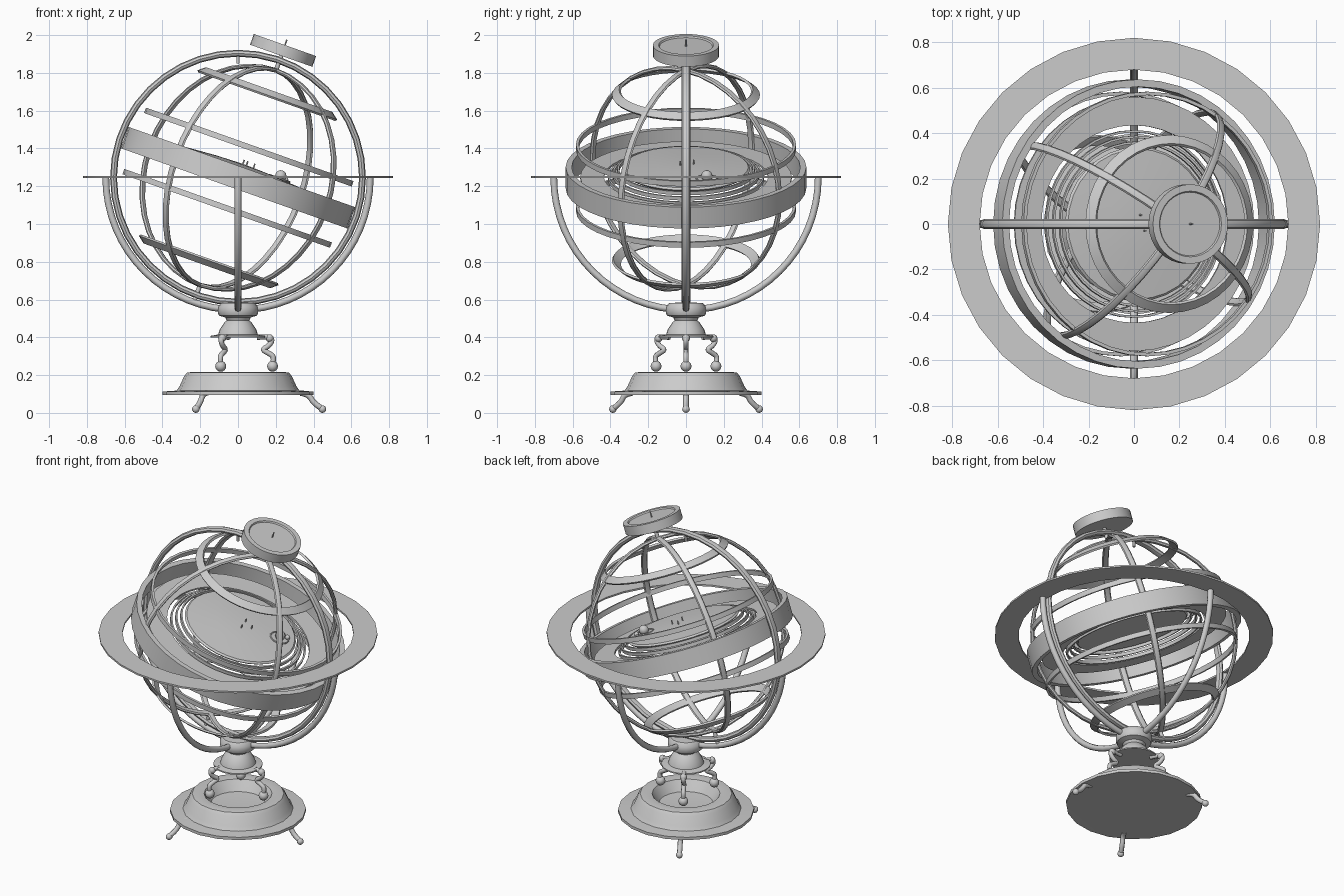
import bpy, bmesh, math
from math import sin, cos, pi, radians
from mathutils import Matrix, Vector

if "Cube" in bpy.data.objects:
    bpy.data.objects.remove(bpy.data.objects["Cube"])

CENTRE = Matrix.Translation((0, 0, 1.245))
TILT = CENTRE @ Matrix.Rotation(radians(19.5), 4, 'Y')   # polar axis leans to +x


def finish(name, bm, mat=Matrix()):
    bmesh.ops.recalc_face_normals(bm, faces=bm.faces)
    me = bpy.data.meshes.new(name)
    bm.to_mesh(me)
    bm.free()
    me.transform(mat)
    ob = bpy.data.objects.new(name, me)
    bpy.context.collection.objects.link(ob)
    bpy.ops.object.select_all(action='DESELECT')
    bpy.context.view_layer.objects.active = ob
    ob.select_set(True)
    bpy.ops.object.shade_smooth_by_angle(angle=radians(40))
    return ob


def revolve(name, profile, n=32, mat=Matrix(), closed=False):
    """Turn (radius, height) points round z; closed joins last point to first."""
    bm = bmesh.new()
    rows = []
    for r, z in profile:
        if r == 0:
            rows.append([bm.verts.new((0, 0, z))] * n)
        else:
            rows.append([bm.verts.new((r * cos(2 * pi * i / n), r * sin(2 * pi * i / n), z))
                         for i in range(n)])
    pairs = list(zip(rows, rows[1:]))
    if closed:
        pairs.append((rows[-1], rows[0]))
    for a, b in pairs:
        for i in range(n):
            j = (i + 1) % n
            face = list(dict.fromkeys((a[i], a[j], b[j], b[i])))
            bm.faces.new(face)
    return finish(name, bm, mat)


def band(name, r0, r1, z0, z1, n=40, mat=Matrix()):
    return revolve(name, [(r0, z0), (r1, z0), (r1, z1), (r0, z1)], n, mat, True)


def round_ring(name, r, a, b, n=40, mat=Matrix()):
    sec = [(r + a * cos(k * pi / 4), b * sin(k * pi / 4)) for k in range(8)]
    return revolve(name, sec, n, mat, True)


def tube(name, pts, radius, mat=Matrix(), spline='POLY'):
    cu = bpy.data.curves.new(name, 'CURVE')
    cu.dimensions = '3D'
    cu.bevel_depth, cu.bevel_resolution, cu.use_fill_caps = radius, 2, True
    cu.resolution_u = 4
    s = cu.splines.new(spline)
    s.points.add(len(pts) - 1)
    for p, q in zip(s.points, pts):
        p.co = (*q, 1)
    if spline == 'NURBS':
        s.order_u, s.use_endpoint_u = 3, True
    ob = bpy.data.objects.new(name, cu)
    ob.matrix_world = mat
    bpy.context.collection.objects.link(ob)


def ball(name, p, r, mat=Matrix()):
    bm = bmesh.new()
    bmesh.ops.create_uvsphere(bm, u_segments=12, v_segments=8, radius=r)
    finish(name, bm, mat @ Matrix.Translation(p))


# Base dish with hollow top
revolve('base_dish', [(0, 0.105), (0.385, 0.095), (0.40, 0.095), (0.40, 0.113), (0.325, 0.118),
                      (0.31, 0.14), (0.285, 0.195), (0.27, 0.213), (0.24, 0.217), (0.20, 0.213),
                      (0.185, 0.19), (0.16, 0.15), (0, 0.14)], 20)

# Bell pedestal and collar
revolve('pedestal', [(0, 0.40), (0.145, 0.40), (0.145, 0.408), (0.105, 0.415), (0.098, 0.44),
                     (0.075, 0.475), (0.06, 0.49), (0.068, 0.505), (0.10, 0.515),
                     (0.107, 0.53), (0.107, 0.56), (0.09, 0.582), (0, 0.585)], 20)

# Three scroll legs and three feet
for k in range(3):
    m = Matrix.Rotation(k * 2 * pi / 3, 4, 'Z')
    tube(f'scroll_leg_{k}', [(0.10, 0, 0.40), (0.15, 0, 0.405), (0.185, 0, 0.39), (0.165, 0, 0.355),
                             (0.125, 0, 0.335), (0.165, 0, 0.315), (0.195, 0, 0.295), (0.18, 0, 0.25)],
         0.014, m, 'NURBS')
    ball(f'scroll_top_{k}', (0.168, 0, 0.395), 0.021, m)
    ball(f'scroll_ball_{k}', (0.183, 0, 0.247), 0.029, m)
    tube(f'foot_{k}', [(0.33, 0, 0.105), (0.375, 0, 0.10), (0.40, 0, 0.05), (0.447, 0, 0.022)],
         0.015, m, 'NURBS')
    ball(f'foot_ball_{k}', (0.447, 0, 0.02), 0.02, m)

# Four quarter arms carrying the horizon ring
for k in range(4):
    m = CENTRE @ Matrix.Rotation(k * pi / 2, 4, 'Z')
    arc = [(0.70 * cos(i * pi / 32), 0, -0.70 * sin(i * pi / 32)) for i in range(17)]
    tube(f'cradle_arm_{k}', arc, 0.018, m)

# Horizon and meridian rings
band('horizon_ring', 0.68, 0.82, -0.001, 0.01, 32, CENTRE)
round_ring('meridian_ring', 0.659, 0.018, 0.023, 40, CENTRE @ Matrix.Rotation(pi / 2, 4, 'X'))
tube('zenith_peg', [(0, 0, 1.85), (0, 0, 1.90)], 0.008)

# Equator band with flat inner ring
band('equator_band', 0.605, 0.637, -0.06, 0.06, 40, TILT)
band('inner_flat_ring', 0.435, 0.56, -0.006, 0.006, 40, TILT)

# Tropic and polar hoops
for s, side in ((1, 'north'), (-1, 'south')):
    band(f'{side}_tropic', 0.568, 0.583, s * 0.172 - 0.015, s * 0.172 + 0.015, 40, TILT)
    revolve(f'{side}_polar_hoop', [(0.345, s * 0.485), (0.385, s * 0.455), (0.392, s * 0.465),
                                   (0.355, s * 0.495)], 40, TILT, True)

# Two crossed great circles through the poles
for k in range(2):
    m = TILT @ Matrix.Rotation(radians(55 + 90 * k), 4, 'Z') @ Matrix.Rotation(pi / 2, 4, 'X')
    round_ring(f'great_circle_{k}', 0.603, 0.012, 0.02, 40, m)

# Pole pins
for s in (1, -1):
    tube('pole_pin', [(0, 0, s * 0.6), (0, 0, s * 0.69)], 0.012, TILT)

# Dial at the north pole with pointer
revolve('pole_dial', [(0, 0.685), (0.175, 0.685), (0.175, 0.745), (0.145, 0.745),
                      (0.14, 0.737), (0, 0.737)], 32, TILT)
tube('dial_pointer', [(0, 0, 0.73), (0, 0, 0.775)], 0.004, TILT)

# Central plate, orbit hoops, spikes and small spheres
revolve('central_plate', [(0, 0.035), (0.33, 0.04), (0.34, 0.05), (0.33, 0.06), (0.15, 0.073), (0, 0.078)],
        32, TILT)
for i, (r, z) in enumerate(((0.36, 0.04), (0.385, 0.02), (0.41, 0.0))):
    band(f'orbit_hoop_{i}', r - 0.006, r + 0.004, z - 0.01, z + 0.01, 40, TILT)
for i, (x, y) in enumerate(((0, 0.04), (0.02, -0.03), (0.06, 0.02))):
    tube(f'spike_{i}', [(x, y, 0.07), (x, y, 0.10)], 0.004, TILT)
ball('small_sphere', (0.21, 0.11, 0.085), 0.03, TILT)
ball('tiny_sphere', (0.24, 0.15, 0.075), 0.015, TILT)
round_ring('small_sphere_hoop', 0.055, 0.005, 0.005, 20, TILT @ Matrix.Translation((0.21, 0.11, 0.07)))
